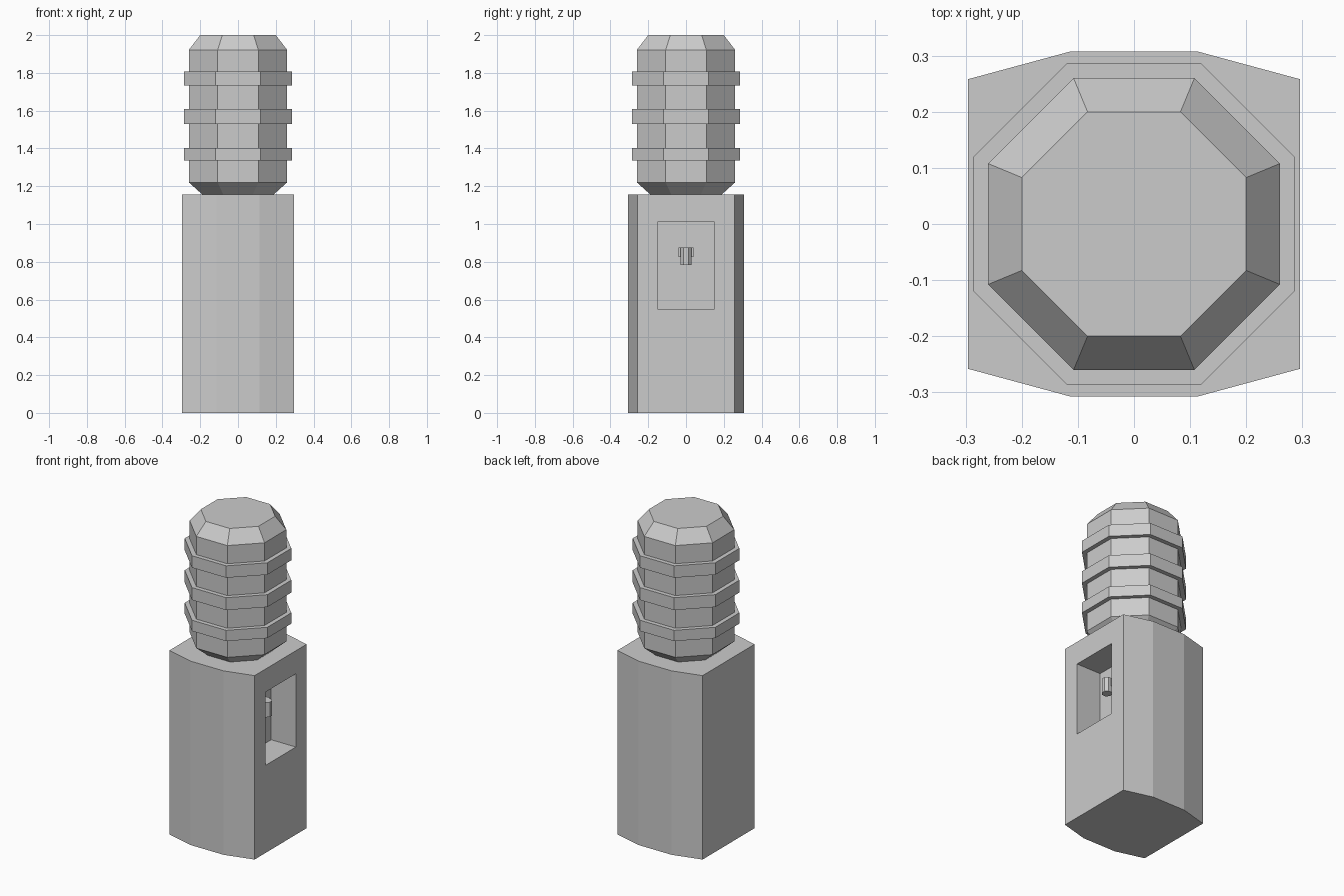
import bpy, bmesh, math

if "Cube" in bpy.data.objects:
    bpy.data.objects.remove(bpy.data.objects["Cube"])


def make_object(name, bm):
    bmesh.ops.recalc_face_normals(bm, faces=bm.faces)
    mesh = bpy.data.meshes.new(name)
    bm.to_mesh(mesh)
    bm.free()
    obj = bpy.data.objects.new(name, mesh)
    bpy.context.collection.objects.link(obj)
    return obj


def stack(name, rings):
    """Skin a list of equal-sized point rings and cap both ends."""
    bm = bmesh.new()
    loops = [[bm.verts.new(p) for p in ring] for ring in rings]
    n = len(loops[0])
    for a, b in zip(loops, loops[1:]):
        for i in range(n):
            j = (i + 1) % n
            bm.faces.new((a[i], a[j], b[j], b[i]))
    bm.faces.new(loops[0][::-1])
    bm.faces.new(loops[-1])
    return make_object(name, bm)


def octagon(apothem, z, cx=0.0):
    r = apothem / math.cos(math.pi / 8)
    return [(cx + r * math.cos((i + 0.5) * math.pi / 4),
             r * math.sin((i + 0.5) * math.pi / 4), z) for i in range(8)]


def box(name, x0, x1, y0, y1, z0, z1):
    outline = [(x0, y0), (x1, y0), (x1, y1), (x0, y1)]
    return stack(name, [[(x, y, z) for x, y in outline] for z in (z0, z1)])


# Cabinet with bowed front and back
half = [(0.296, -0.258), (0.296, 0.258), (0.115, 0.307), (-0.115, 0.307)]
outline = half[1:] + [(-0.296, 0.258), (-0.296, -0.258),
                      (-0.115, -0.307), (0.115, -0.307), half[0]]
cabinet = stack("cabinet", [[(x, y, z) for x, y in outline] for z in (0, 1.155)])

# Dispensing recess in the right side
cutter = box("recess_cutter", 0.124, 0.4, -0.152, 0.152, 0.55, 1.01)
cutter.hide_render = True
cut = cabinet.modifiers.new("recess", 'BOOLEAN')
cut.operation = 'DIFFERENCE'
cut.solver = 'EXACT'
cut.object = cutter
bpy.context.view_layer.objects.active = cabinet
bpy.ops.object.modifier_apply(modifier=cut.name)
bpy.data.objects.remove(cutter)

# Tap: stem from the recess wall and vertical spout
box("tap_stem", 0.12, 0.195, -0.04, 0.04, 0.825, 0.875)
stack("tap_spout", [octagon(0.029, z, 0.2) for z in (0.783, 0.876)])

# Ribbed eight-sided bottle
profile = [(0.185, 1.153), (0.26, 1.22)]
for low, high in ((1.335, 1.403), (1.53, 1.608), (1.733, 1.808)):
    profile += [(0.26, low), (0.287, low), (0.287, high), (0.26, high)]
profile += [(0.26, 1.922), (0.2, 2.0)]
stack("bottle", [octagon(a, z) for a, z in profile])
